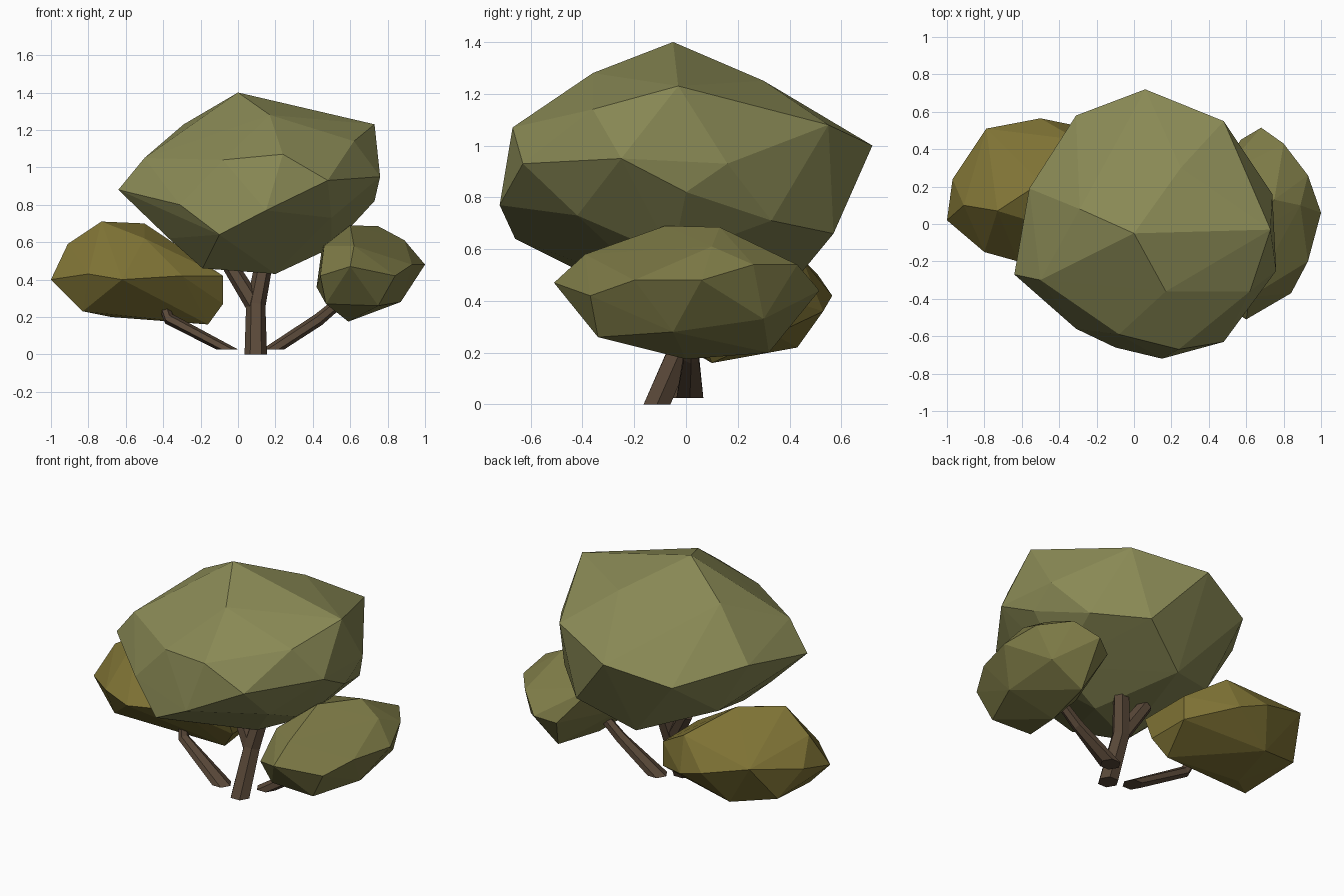
import bpy, bmesh, math
from mathutils import Vector


def material(name, rgb):
    m = bpy.data.materials.new(name)
    m.diffuse_color = (*rgb, 1)
    return m


def finish(bm, name, mat):
    bmesh.ops.recalc_face_normals(bm, faces=bm.faces[:])
    me = bpy.data.meshes.new(name)
    bm.to_mesh(me)
    bm.free()
    me.materials.append(mat)
    ob = bpy.data.objects.new(name, me)
    bpy.context.collection.objects.link(ob)


# Faceted leaf mass: hull around a few corner points
def foliage(name, corners, mat):
    bm = bmesh.new()
    for p in corners:
        bm.verts.new(p)
    bmesh.ops.convex_hull(bm, input=bm.verts[:])
    bmesh.ops.delete(bm, geom=[v for v in bm.verts if not v.link_faces], context='VERTS')
    finish(bm, name, mat)


# Six-sided tapering limb along a path of (point, radius)
def limb(name, path, mat, flat_base=False, sides=6):
    bm = bmesh.new()
    pts = [Vector(p) for p, r in path]
    rings = []
    for i, (p, r) in enumerate(path):
        a, b = pts[max(i - 1, 0)], pts[min(i + 1, len(pts) - 1)]
        d = (b - a).normalized()
        if i == 0 and flat_base:
            d = Vector((0, 0, 1))
        side = Vector((0, 1, 0)).cross(d).normalized()
        up = d.cross(side)
        rings.append([bm.verts.new(pts[i] + r * (side * math.cos(t) + up * math.sin(t)))
                      for t in (math.tau * k / sides for k in range(sides))])
    for lo, hi in zip(rings, rings[1:]):
        for k in range(sides):
            n = (k + 1) % sides
            bm.faces.new((lo[k], lo[n], hi[n], hi[k]))
    bm.faces.new(rings[0])
    bm.faces.new(rings[-1])
    finish(bm, name, mat)


bark = material("bark", (0.10, 0.065, 0.04))
olive = material("olive_leaves", (0.25, 0.25, 0.09))
ochre = material("ochre_leaves", (0.21, 0.17, 0.035))
moss = material("moss_leaves", (0.20, 0.19, 0.06))

# Trunk, its fork and the two low side branches
limb("trunk", [((0.095, -0.112, 0), 0.06), ((0.095, 0.0, 0.26), 0.052),
               ((0.16, 0.08, 0.6), 0.045)], bark, True)
limb("trunk_fork", [((0.09, 0.0, 0.26), 0.048), ((-0.04, 0.05, 0.47), 0.042)], bark)
limb("left_branch", [((-0.055, -0.08, 0.025), 0.058), ((-0.37, 0.0, 0.19), 0.032),
                     ((-0.42, 0.06, 0.32), 0.028)], bark, True)
limb("right_branch", [((0.185, 0.015, 0.025), 0.06), ((0.43, 0.02, 0.185), 0.034),
                      ((0.58, 0.02, 0.31), 0.028)], bark, True)

# Large central crown
foliage("main_crown", [
    (0, -0.05, 1.4), (0.73, -0.03, 1.23), (0.17, -0.36, 1.28), (-0.29, 0.08, 1.23),
    (0.25, 0.30, 1.25), (0.06, 0.72, 1.0), (0.48, 0.55, 1.08), (0.24, -0.67, 1.07),
    (-0.08, -0.59, 1.04), (0.48, -0.63, 0.93), (0.15, -0.72, 0.77), (-0.1, -0.66, 0.64),
    (-0.31, -0.56, 0.80), (-0.64, -0.27, 0.88), (-0.56, 0.19, 0.96), (-0.31, 0.58, 0.9),
    (0.76, -0.25, 0.95), (0.74, 0.16, 0.93), (0.73, 0.0, 0.82), (0.50, -0.42, 0.73),
    (0.60, 0.33, 0.71), (0.35, 0.57, 0.66), (0.5, -0.05, 0.57), (-0.37, -0.3, 0.62),
    (-0.19, -0.3, 0.46), (0.2, -0.1, 0.43), (0.04, 0.43, 0.49), (-0.36, 0.2, 0.63),
    (-0.5, -0.3, 1.05), (0.62, -0.36, 1.14)], olive)

# Low left crown
foliage("left_crown", [
    (-1, 0.02, 0.40), (-0.97, 0.24, 0.45), (-0.91, 0.1, 0.59), (-0.73, 0.07, 0.71),
    (-0.79, 0.51, 0.5), (-0.5, 0.22, 0.70), (-0.5, 0.565, 0.42), (-0.3, 0.45, 0.56),
    (-0.33, 0.53, 0.36), (-0.08, 0.34, 0.42), (-0.08, 0.34, 0.27), (-0.16, 0.1, 0.16),
    (-0.62, -0.2, 0.40), (-0.8, -0.15, 0.43), (-0.83, -0.02, 0.23), (-0.68, 0.1, 0.2),
    (-0.6, 0.43, 0.22), (-0.3, -0.12, 0.42), (-0.5, 0, 0.62), (-0.87, 0.35, 0.28),
    (-0.08, 0.0, 0.42), (-0.08, 0.06, 0.27)], ochre)

# Low right crown
foliage("right_crown", [
    (1, 0.06, 0.48), (0.93, 0.26, 0.54), (0.89, 0.1, 0.61), (0.75, 0.13, 0.685),
    (0.6, -0.08, 0.69), (0.68, 0.515, 0.44), (0.8, 0.43, 0.54), (0.57, 0.45, 0.4),
    (0.84, -0.37, 0.42), (0.6, -0.51, 0.47), (0.62, -0.39, 0.58), (0.46, -0.28, 0.58),
    (0.47, -0.34, 0.27), (0.75, -0.34, 0.26), (0.42, 0, 0.36), (0.45, 0.25, 0.58),
    (0.59, 0, 0.175), (0.87, -0.05, 0.28), (0.65, 0.32, 0.2), (0.85, 0.3, 0.33),
    (0.93, -0.2, 0.48), (0.44, -0.41, 0.42)], moss)
